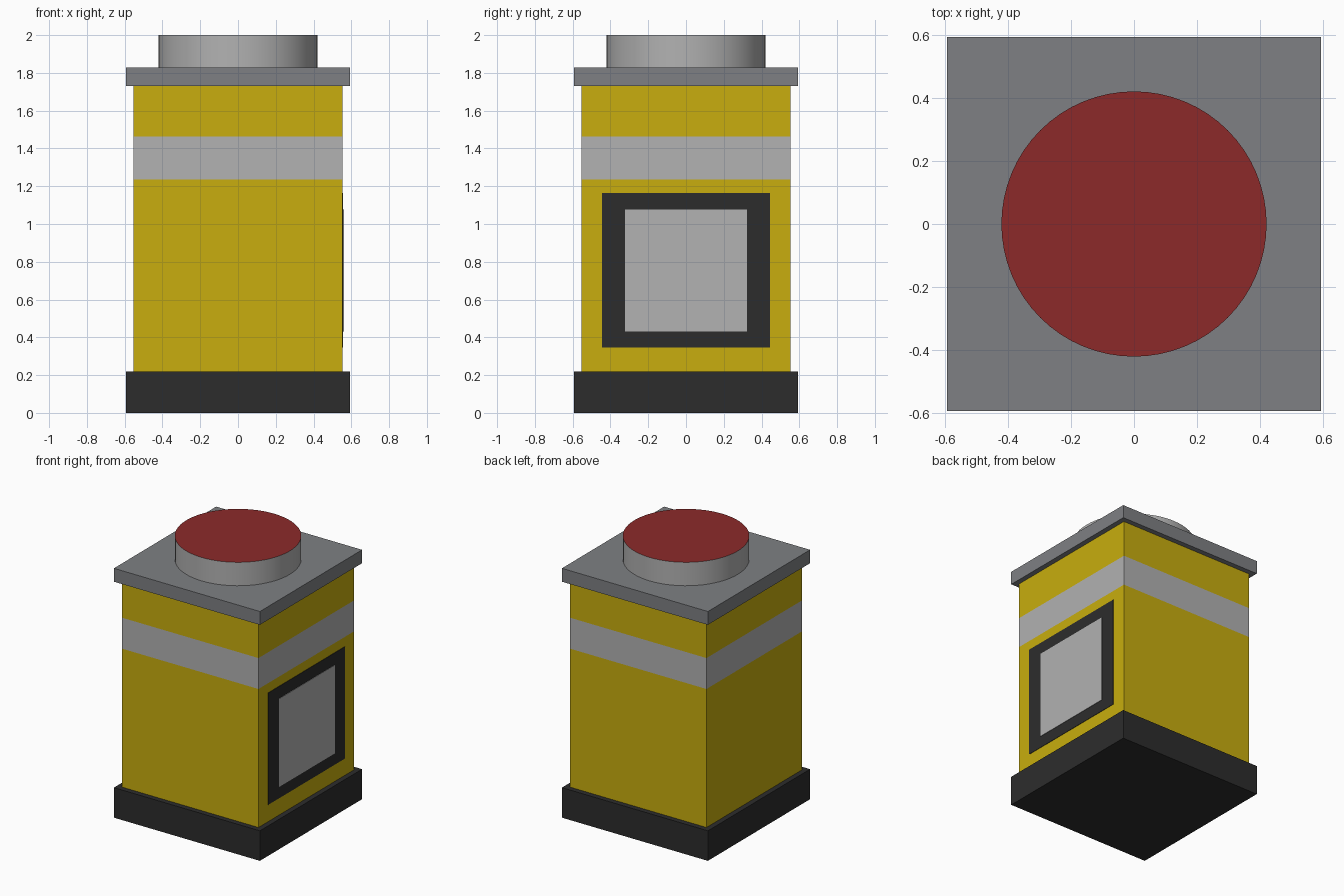
import bpy, bmesh, math

if "Cube" in bpy.data.objects:
    bpy.data.objects.remove(bpy.data.objects["Cube"])


def material(name, r, g, b):
    lin = [((c / 255 + 0.055) / 1.055) ** 2.4 for c in (r, g, b)]
    m = bpy.data.materials.new(name)
    m.diffuse_color = (*lin, 1)
    m.use_nodes = True
    m.node_tree.nodes["Principled BSDF"].inputs["Base Color"].default_value = m.diffuse_color
    return m


yellow = material("yellow", 200, 174, 14)
light_grey = material("light grey", 178, 178, 178)
mid_grey = material("mid grey", 126, 128, 131)
charcoal = material("charcoal", 44, 44, 44)
red = material("red", 140, 42, 42)


def finish(name, bm, *mats):
    bm.normal_update()
    me = bpy.data.meshes.new(name)
    bm.to_mesh(me)
    bm.free()
    for m in mats:
        me.materials.append(m)
    ob = bpy.data.objects.new(name, me)
    bpy.context.collection.objects.link(ob)
    return ob


def box_mesh(x0, x1, y0, y1, z0, z1):
    bm = bmesh.new()
    bmesh.ops.create_cube(bm, size=1)
    for v in bm.verts:
        v.co = (x1 if v.co.x > 0 else x0,
                y1 if v.co.y > 0 else y0,
                z1 if v.co.z > 0 else z0)
    return bm


B, C = 0.554, 0.592   # half widths of body and of base / cap

# Base plinth and top cap
finish("base", box_mesh(-C, C, -C, C, 0, 0.22), charcoal)
finish("cap", box_mesh(-C, C, -C, C, 1.73, 1.828), mid_grey)

# Body, cut at the stripe heights and coloured by height
bm = box_mesh(-B, B, -B, B, 0.22, 1.73)
for z in (1.235, 1.462):
    bmesh.ops.bisect_plane(bm, geom=bm.verts[:] + bm.edges[:] + bm.faces[:],
                           plane_co=(0, 0, z), plane_no=(0, 0, 1))
for f in bm.faces:
    f.material_index = int(1.235 < f.calc_center_median().z < 1.462 and abs(f.normal.z) < 0.5)
finish("body", bm, yellow, light_grey)

# Framed panel on the right side, as thin plates
finish("panel_frame", box_mesh(B, B + 0.003, -0.444, 0.444, 0.345, 1.165), charcoal)
finish("panel_plate", box_mesh(B + 0.003, B + 0.006, -0.323, 0.323, 0.43, 1.077), light_grey)

# Round button with a red top
bm = bmesh.new()
bmesh.ops.create_cone(bm, cap_ends=True, segments=64, radius1=0.42, radius2=0.42, depth=0.172)
bmesh.ops.translate(bm, verts=bm.verts, vec=(0, 0, 1.914))
bm.normal_update()
for f in bm.faces:
    f.material_index = int(f.normal.z > 0.5)
button = finish("button", bm, light_grey, red)
bpy.context.view_layer.objects.active = button
button.select_set(True)
bpy.ops.object.shade_smooth_by_angle(angle=math.radians(30))
